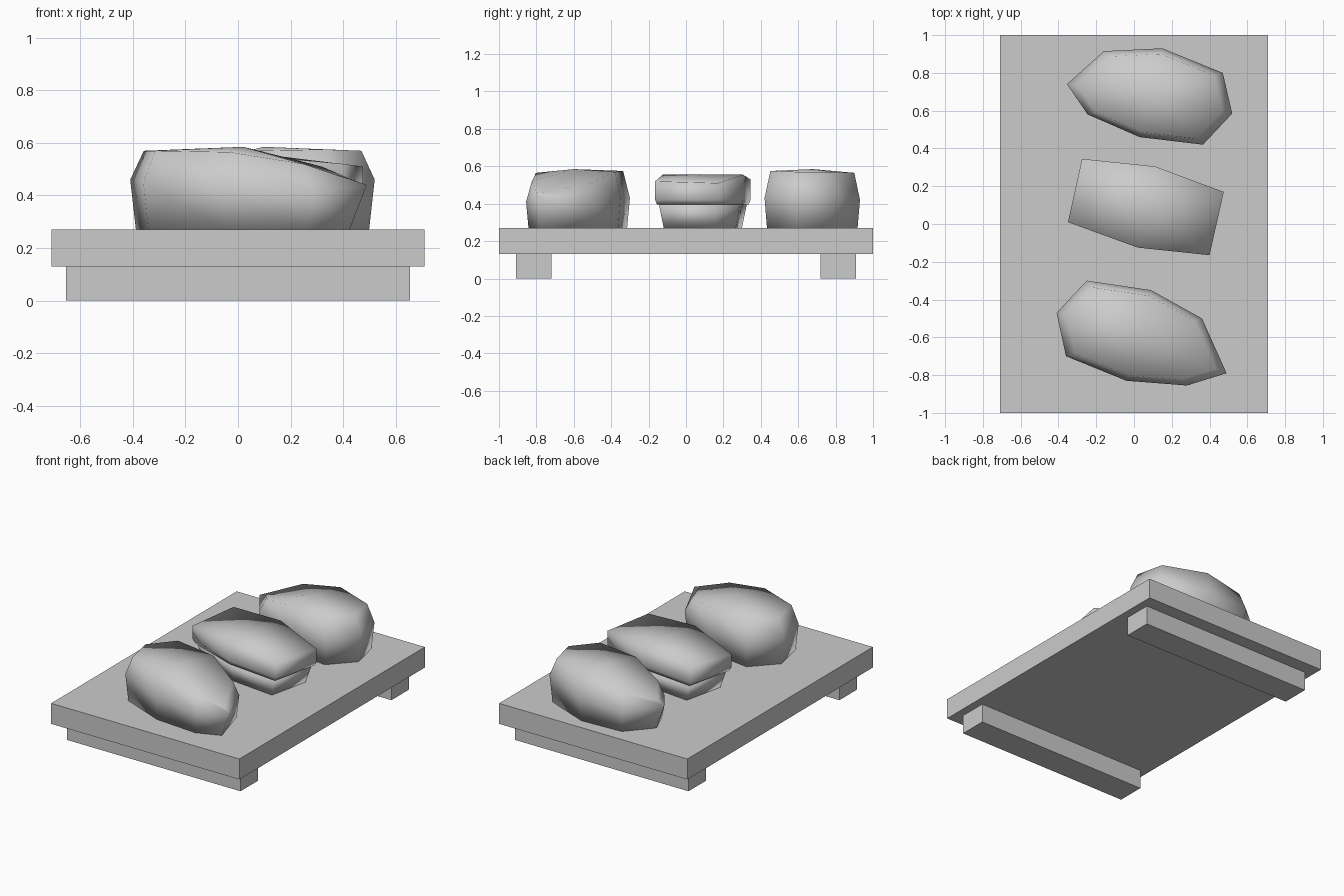
import bpy
import bmesh
from mathutils import Vector

if "Cube" in bpy.data.objects:
    bpy.data.objects.remove(bpy.data.objects["Cube"], do_unlink=True)

grey = bpy.data.materials.new("plain grey")
grey.use_nodes = True
colour = (0.6, 0.6, 0.6, 1)
grey.diffuse_color = colour
grey.node_tree.nodes["Principled BSDF"].inputs["Base Color"].default_value = colour


def finish(name, bm, smooth=False):
    bmesh.ops.recalc_face_normals(bm, faces=bm.faces)
    for face in bm.faces:
        face.smooth = smooth
    mesh = bpy.data.meshes.new(name)
    bm.to_mesh(mesh)
    bm.free()
    mesh.materials.append(grey)
    obj = bpy.data.objects.new(name, mesh)
    bpy.context.collection.objects.link(obj)
    return obj


def box(name, size, centre):
    bm = bmesh.new()
    bmesh.ops.create_cube(bm, size=1)
    bmesh.ops.scale(bm, vec=size, verts=bm.verts)
    bmesh.ops.translate(bm, vec=centre, verts=bm.verts)
    return finish(name, bm)


def ring(outline, scale, heights):
    """Copy of an outline, scaled about its middle, with one height per corner."""
    mid = sum((Vector(p) for p in outline), Vector((0, 0))) / len(outline)
    if not isinstance(heights, list):
        heights = [heights] * len(outline)
    return [(*mid.lerp(Vector(p), scale), z) for p, z in zip(outline, heights)]


def loft(name, rings, peak):
    """Skin stacked rings, closing the bottom flat and the top to a low peak."""
    bm = bmesh.new()
    loops = [[bm.verts.new(p) for p in r] for r in rings]
    n = len(loops[0])
    for low, high in zip(loops, loops[1:]):
        for i in range(n):
            j = (i + 1) % n
            bm.faces.new((low[i], low[j], high[j], high[i]))
    bm.faces.new(loops[0])
    top = loops[-1]
    mid = sum((v.co for v in top), Vector()) / n
    tip = bm.verts.new((mid.x, mid.y, peak))
    for i in range(n):
        bm.faces.new((top[i], top[(i + 1) % n], tip))
    return finish(name, bm, True)


# Serving board on two cross feet
deck = 0.27
box("board", (1.42, 2, 0.14), (0, 0, 0.2))
for side, label in ((-1, "front"), (1, "back")):
    box(label + "_foot", (1.31, 0.19, 0.13), (0, side * 0.813, 0.065))

# Outer rounded pieces, each tapering to a lower pointed end
front = [(-.41, -.47), (-.25, -.3), (.09, -.35), (.36, -.5),
         (.49, -.79), (.28, -.855), (-.04, -.83), (-.36, -.7)]
back = [(.52, .585), (.365, .42), (.03, .46), (-.245, .58),
        (-.355, .74), (-.16, .915), (.15, .93), (.47, .8)]
waist = [.46, .43, .44, .42, .44, .41, .42, .45]
crown = [.57, .575, .57, .51, .46, .52, .565, .57]
for name, outline in (("front_piece", front), ("back_piece", back)):
    base = ring(outline, 0.95, deck)
    base[4] = (*Vector(base[4]).lerp(Vector((0.05, base[4][1], deck)), 0.1).xy, deck)
    loft(name, [base, ring(outline, 1, waist), ring(outline, 0.88, crown)], 0.585)

# Middle piece: wide topping over a narrower base
slab = [(-.35, .01), (-.275, .345), (.11, .305),
        (.475, .17), (.4, -.165), (.02, -.125)]
under = 0.395
brow = [.51, .53, .555, .51, .52, .555]
loft("middle_base", [ring(slab, 0.82, deck), ring(slab, 0.92, under)], under)
loft("middle_topping", [ring(slab, 0.96, under), ring(slab, 1, 0.42),
                        ring(slab, 1, brow)], 0.555)
